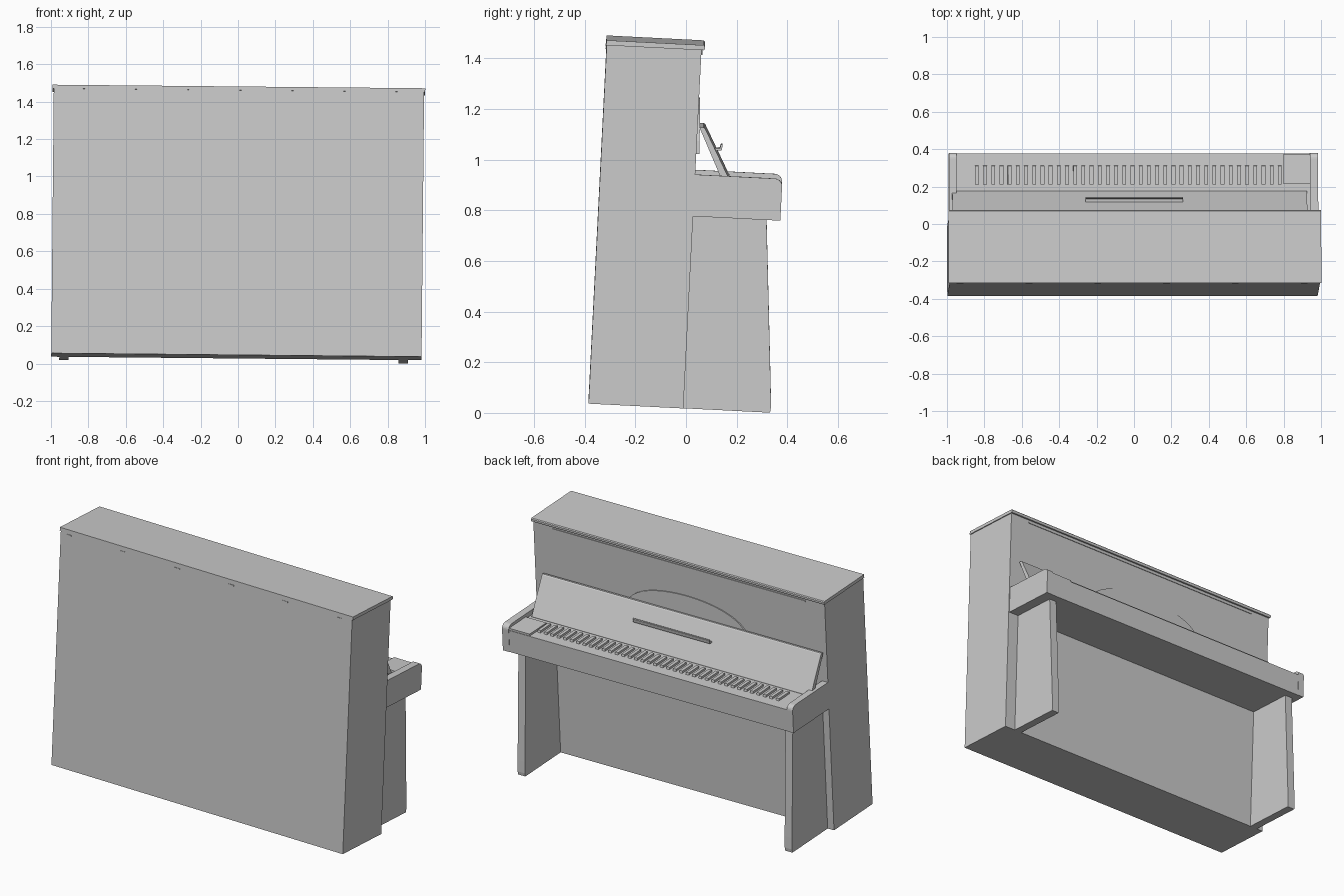
import bpy
import bmesh
from math import radians, sin, cos, pi
from mathutils import Matrix

cube = bpy.data.objects.get("Cube")
if cube:
    bpy.data.objects.remove(cube, do_unlink=True)

grey = bpy.data.materials.new("plain_grey")
grey.use_nodes = True
grey.diffuse_color = (0.6, 0.6, 0.6, 1)
grey.node_tree.nodes["Principled BSDF"].inputs["Base Color"].default_value = (0.6, 0.6, 0.6, 1)

# The whole piano leans slightly forward and to one side
LEAN = (Matrix.Translation((-0.0085, -0.385, 0.046))
        @ Matrix.Rotation(radians(0.55), 4, 'Y')
        @ Matrix.Rotation(radians(-2.9), 4, 'X'))


def finish(name, bm):
    bmesh.ops.recalc_face_normals(bm, faces=bm.faces)
    mesh = bpy.data.meshes.new(name)
    bm.to_mesh(mesh)
    bm.free()
    mesh.transform(LEAN)
    mesh.materials.append(grey)
    obj = bpy.data.objects.new(name, mesh)
    bpy.context.collection.objects.link(obj)
    return obj


def add_prism(bm, x0, x1, profile):
    """Extrude a (depth, height) profile along the width."""
    face = bm.faces.new([bm.verts.new((x0, d, h)) for d, h in profile])
    new = bmesh.ops.extrude_face_region(bm, geom=[face])["geom"]
    moved = [v for v in new if isinstance(v, bmesh.types.BMVert)]
    bmesh.ops.translate(bm, verts=moved, vec=(x1 - x0, 0, 0))


def rect(d0, d1, h0, h1):
    return [(d0, h0), (d1, h0), (d1, h1), (d0, h1)]


def prism(name, x0, x1, profile):
    bm = bmesh.new()
    add_prism(bm, x0, x1, profile)
    return finish(name, bm)


# Cabinet and lid
prism("cabinet", -0.99, 0.99, rect(0, 0.375, 0, 1.418))
prism("lid", -0.996, 0.996,
      [(-0.002, 1.417), (0.385, 1.417), (0.388, 1.422), (0.388, 1.432), (0.383, 1.437), (-0.002, 1.437)])
prism("panel_strip", -0.86, 0.86, rect(0.37, 0.379, 1.397, 1.403))

# Back tabs below the lid
bm = bmesh.new()
for i in range(6):
    x = -0.935 + i * 0.368
    add_prism(bm, x - 0.018, x + 0.018, rect(-0.003, 0.01, 1.402, 1.408))
finish("back_tabs", bm)

# Key bed, rounded arms and end blocks
prism("key_bed", -0.96, 0.95, rect(0.37, 0.718, 0.76, 0.895))
R = 0.03
arm = [(0.36, 0.76), (0.72, 0.76)]
arm += [(0.72 - R + R * cos(i * pi / 12), 0.925 - R + R * sin(i * pi / 12)) for i in range(7)]
arm += [(0.36, 0.925)]
prism("right_arm", -0.99, -0.95, arm)
prism("left_arm", 0.94, 0.985, arm)
prism("end_block", 0.80, 0.942, rect(0.553, 0.715, 0.88, 0.907))

# Legs taper toward the key bed
leg = [(0.37, 0), (0.718, 0), (0.72, 0.02), (0.716, 0.09), (0.665, 0.765), (0.37, 0.765)]
prism("right_leg", -0.947, -0.897, leg)
prism("left_leg", 0.868, 0.918, leg)

# Raised keys
bm = bmesh.new()
COUNT = 38
for i in range(COUNT):
    x = -0.84 + i * 1.62 / (COUNT - 1)
    add_prism(bm, x - 0.01, x + 0.01, [(0.551, 0.89), (0.655, 0.89), (0.65, 0.908), (0.551, 0.908)])
finish("raised_keys", bm)

# Open fallboard with its small hooked ledge
prism("fallboard", -0.972, 0.925,
      [(0.490, 0.89), (0.517, 0.89), (0.517, 0.90), (0.405, 1.108), (0.398, 1.112), (0.383, 1.11)])
prism("fallboard_ledge", -0.26, 0.26,
      [(0.445, 1.015), (0.475, 1.019), (0.478, 1.04), (0.471, 1.042), (0.467, 1.026), (0.445, 1.023)])

# Arched music desk, thinning toward its top
bm = bmesh.new()
STEPS = 24
front, back = [], []
for i in range(STEPS + 1):
    a = pi * i / STEPS
    x = -0.045 + 0.42 * cos(a)
    rise = sin(a) ** 0.7 if 0 < i < STEPS else 0
    h = 1.0 + 0.22 * rise
    front.append(bm.verts.new((x, 0.388 - 0.008 * rise, h)))
    back.append(bm.verts.new((x, 0.37, h)))
bm.faces.new(front)
bm.faces.new(back[::-1])
for i in range(STEPS + 1):
    j = (i + 1) % (STEPS + 1)
    bm.faces.new((front[i], front[j], back[j], back[i]))
finish("music_desk", bm)
